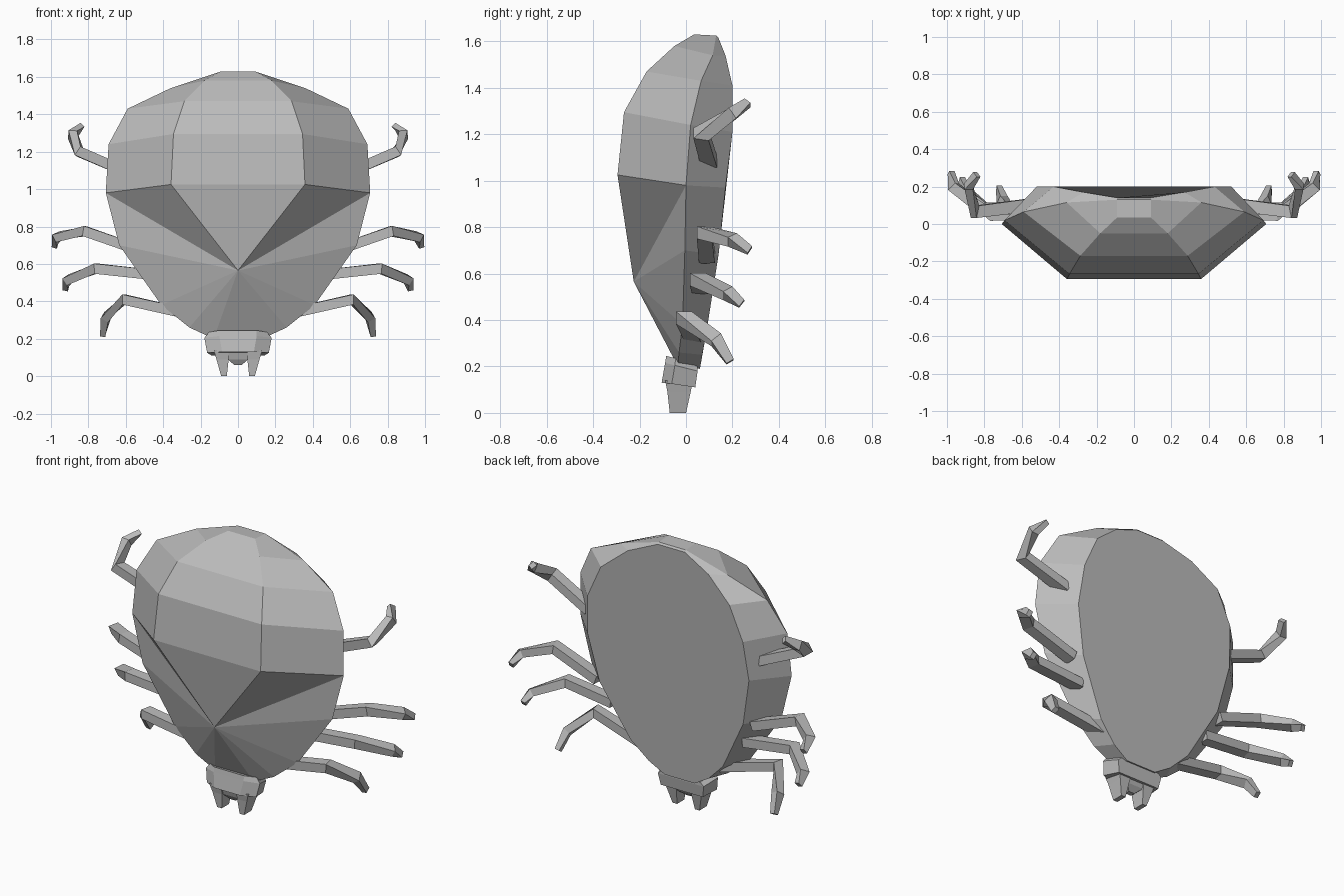
import bpy, bmesh
from mathutils import Vector

cube = bpy.data.objects.get("Cube")
if cube:
    bpy.data.objects.remove(cube, do_unlink=True)

grey = bpy.data.materials.new("warm_grey")
grey.use_nodes = True
colour = (0.5, 0.5, 0.5, 1)
grey.diffuse_color = colour
grey.node_tree.nodes["Principled BSDF"].inputs["Base Color"].default_value = colour


def finish(bm, name):
    bmesh.ops.recalc_face_normals(bm, faces=bm.faces)
    mesh = bpy.data.meshes.new(name)
    bm.to_mesh(mesh)
    bm.free()
    mesh.materials.append(grey)
    obj = bpy.data.objects.new(name, mesh)
    bpy.context.collection.objects.link(obj)
    return obj


def loft(name, rings):
    """Closed solid through rings of equal length."""
    bm = bmesh.new()
    rows = [[bm.verts.new(p) for p in ring] for ring in rings]
    for a, b in zip(rows, rows[1:]):
        for i in range(len(a)):
            j = (i + 1) % len(a)
            bm.faces.new((a[i], a[j], b[j], b[i]))
    bm.faces.new(rows[0])
    bm.faces.new(rows[-1])
    return finish(bm, name)


def both_sides(half):
    """Closed outline from a half outline listed top to bottom."""
    return half + [(-x, y, z) for x, y, z in reversed(half)]


# Body: widest rim, back plate and domed shell rows
rim = [(.09, .13, 1.625), (.36, .115, 1.54), (.59, .065, 1.43), (.692, .02, 1.24),
       (.707, 0, .98), (.635, -.005, .70), (.41, -.015, .38), (.26, -.03, .26), (.13, -.035, .20)]
back = [(.09, .14, 1.615), (.27, .17, 1.54), (.43, .2, 1.41), (.52, .2, 1.21),
        (.54, .17, .97), (.48, .14, .68), (.31, .09, .36), (.20, .07, .25), (.10, .06, .19)]
shell = [(.09, .035, 1.63), (.18, -.05, 1.58), (.287, -.17, 1.47), (.345, -.267, 1.295),
         (.358, -.295, 1.025)]

bm = bmesh.new()
rim_v = [bm.verts.new(p) for p in both_sides(rim)]
back_v = [bm.verts.new(p) for p in both_sides(back)]
left = [bm.verts.new(p) for p in shell]
right = [bm.verts.new((-x, y, z)) for x, y, z in shell]
apex = bm.verts.new((0, -.225, .565))
n, rows = len(rim_v), len(shell)
for i in range(n):
    j = (i + 1) % n
    bm.faces.new((rim_v[i], rim_v[j], back_v[j], back_v[i]))
bm.faces.new(back_v)
bm.faces.new((rim_v[0], rim_v[-1], right[0], left[0]))
for i in range(rows - 1):
    bm.faces.new((left[i], left[i + 1], right[i + 1], right[i]))
    bm.faces.new((left[i], rim_v[i], rim_v[i + 1], left[i + 1]))
    bm.faces.new((right[i], rim_v[-1 - i], rim_v[-2 - i], right[i + 1]))
bm.faces.new((left[-1], right[-1], apex))
bm.faces.new((left[-1], rim_v[rows - 1], apex))
bm.faces.new((right[-1], rim_v[-rows], apex))
for i in range(rows - 1, n - rows):
    bm.faces.new((rim_v[i], rim_v[i + 1], apex))
finish(bm, "body")


def ring(w, chamfer, front, rear, z_front, z_rear, drop):
    """Six-sided head section with swept-back cheeks."""
    mid = front + (rear - front) * .3
    return both_sides([(chamfer, front, z_front), (w, mid, z_front - drop), (w * .85, rear, z_rear)])


# Head and central mouthpart
loft("head", [ring(.155, .10, -.085, .05, .245, .20, .01),
              ring(.18, .10, -.09, .05, .215, .18, .01),
              ring(.165, .085, -.105, .04, .13, .11, .005)])
loft("mouthpart", [both_sides([(.08, -.085, .14), (.08, .03, .14)]),
                   both_sides([(.055, -.07, .09), (.055, .01, .09)]),
                   both_sides([(.02, -.05, .06), (.02, -.02, .06)])])


def box_ring(x0, x1, y0, y1, z):
    return [(x0, y0, z), (x1, y0, z), (x1, y1, z), (x0, y1, z)]


# Legs as bent four-sided tubes, listed from top to bottom of the body
legs = {
    "hind_leg": [(.57, .10, 1.08), (.85, .065, 1.20), (.885, .20, 1.29), (.84, .265, 1.335)],
    "rear_middle_leg": [(.52, .09, .67), (.82, .08, .775), (.965, .2, .745), (.978, .275, .70)],
    "front_middle_leg": [(.44, .06, .54), (.76, .05, .575), (.91, .18, .515), (.92, .24, .47)],
    "front_leg": [(.26, .03, .33), (.61, -.01, .41), (.705, .13, .315), (.722, .19, .22)],
}
sizes = [.034, .034, .028, .018]


def leg_rings(path, side):
    pts = [Vector((x * side, y, z)) for x, y, z in path]
    out = []
    for i, p in enumerate(pts):
        t = (pts[min(i + 1, 3)] - pts[max(i - 1, 0)]).normalized()
        u = t.cross(Vector((0, 1, 0))).normalized()
        v = t.cross(u)
        s = sizes[i]
        out.append([p + u * s * a * .8 + v * s * b for a, b in ((1, 1), (1, -1), (-1, -1), (-1, 1))])
    return out


for side, label in ((1, "left"), (-1, "right")):
    loft(label + "_fang", [box_ring(.05 * side, .13 * side, -.09, .03, .14),
                           box_ring(.05 * side, .115 * side, -.08, .02, .09),
                           box_ring(.06 * side, .09 * side, -.07, .0, .0)])
    for name, path in legs.items():
        loft(label + "_" + name, leg_rings(path, side))
